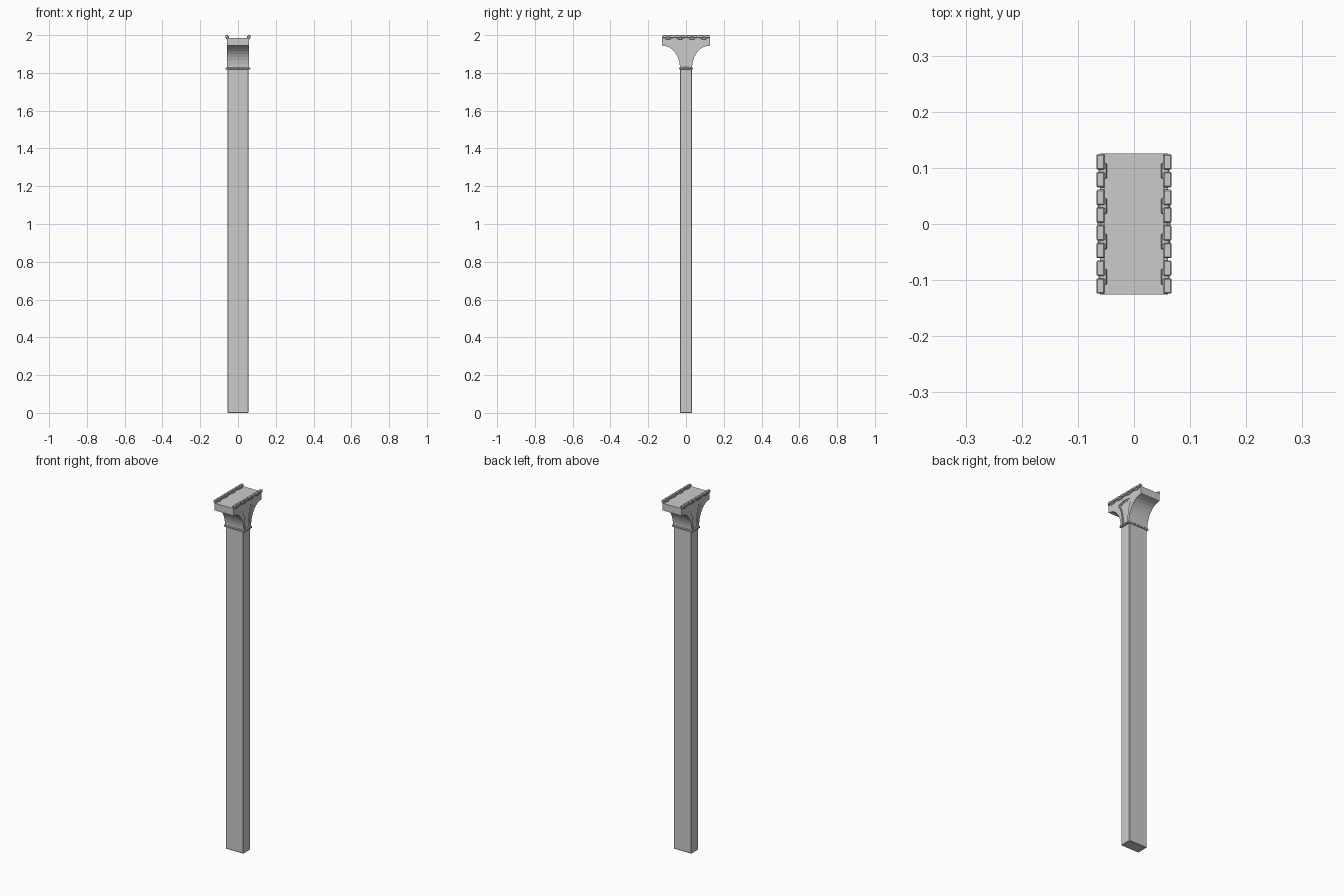
import bpy, bmesh, math

if "Cube" in bpy.data.objects:
    bpy.data.objects.remove(bpy.data.objects["Cube"])


def finish(name, bm):
    bmesh.ops.recalc_face_normals(bm, faces=bm.faces)
    me = bpy.data.meshes.new(name)
    bm.to_mesh(me)
    bm.free()
    ob = bpy.data.objects.new(name, me)
    bpy.context.collection.objects.link(ob)
    return ob


def add_prism(bm, pts, x0, x1):
    # extrude a closed (y, z) outline along x
    f = bm.faces.new([bm.verts.new((x0, y, z)) for y, z in pts])
    r = bmesh.ops.extrude_face_region(bm, geom=[f])
    vs = [v for v in r["geom"] if isinstance(v, bmesh.types.BMVert)]
    bmesh.ops.translate(bm, verts=vs, vec=(x1 - x0, 0, 0))


def box(name, x0, x1, y0, y1, z0, z1, bevel=0):
    bm = bmesh.new()
    add_prism(bm, [(y0, z0), (y1, z0), (y1, z1), (y0, z1)], x0, x1)
    ob = finish(name, bm)
    if bevel:
        m = ob.modifiers.new("bevel", "BEVEL")
        m.width = bevel
        m.segments = 1
    return ob


def mirror(ob, x=True, y=False):
    m = ob.modifiers.new("mirror", "MIRROR")
    m.use_axis = (x, y, False)
    m.use_clip = False
    return ob


# shaft with chamfered edges, and its collar
box("shaft", -0.056, 0.056, -0.032, 0.032, 0, 1.83, 0.003)
box("collar", -0.065, 0.065, -0.036, 0.036, 1.817, 1.828, 0.003)

# flared capital: quarter-ellipse sweep up to a flat slab
N = 9
angles = [i / N * math.pi / 2 for i in range(N + 1)]
flare = [(0.122 - 0.09 * math.cos(a), 1.825 + 0.118 * math.sin(a)) for a in angles]
half = flare + [(0.126, 1.945), (0.126, 1.986)]
bm = bmesh.new()
add_prism(bm, half + [(-y, z) for y, z in reversed(half)], -0.053, 0.053)
finish("capital_body", bm)

# raised frame around the recessed side panel
inner = [(0.0, 1.962), (0.02, 1.960), (0.036, 1.955), (0.050, 1.945),
         (0.036, 1.925), (0.027, 1.90), (0.022, 1.865), (0.020, 1.825)]
bm = bmesh.new()
add_prism(bm, half + [(0, 1.986)] + inner, 0.050, 0.059)
mirror(finish("panel_frame", bm), True, True)

# thin inner bead following the panel edge
bead = [(y * 0.82, 1.825 + (z - 1.825) * 0.95) for y, z in inner]
bm = bmesh.new()
add_prism(bm, inner + bead[::-1], 0.050, 0.0555)
mirror(finish("panel_bead", bm), True, True)

# top rail carrying the row of small blocks
mirror(box("top_rail", 0.053, 0.061, -0.126, 0.126, 1.983, 1.991))
for i in range(8):
    c = -0.1105 + i * 0.0316
    mirror(box(f"rail_block_{i}", 0.052, 0.067, c - 0.0137, c + 0.0137,
               1.986, 2.0, 0.002))

# clips joining each pair of blocks
for i in range(4):
    c = -0.094 + i * 0.0629
    mirror(box(f"rail_clip_{i}", 0.048, 0.063, c - 0.014, c + 0.014,
               1.978, 1.995, 0.002))
